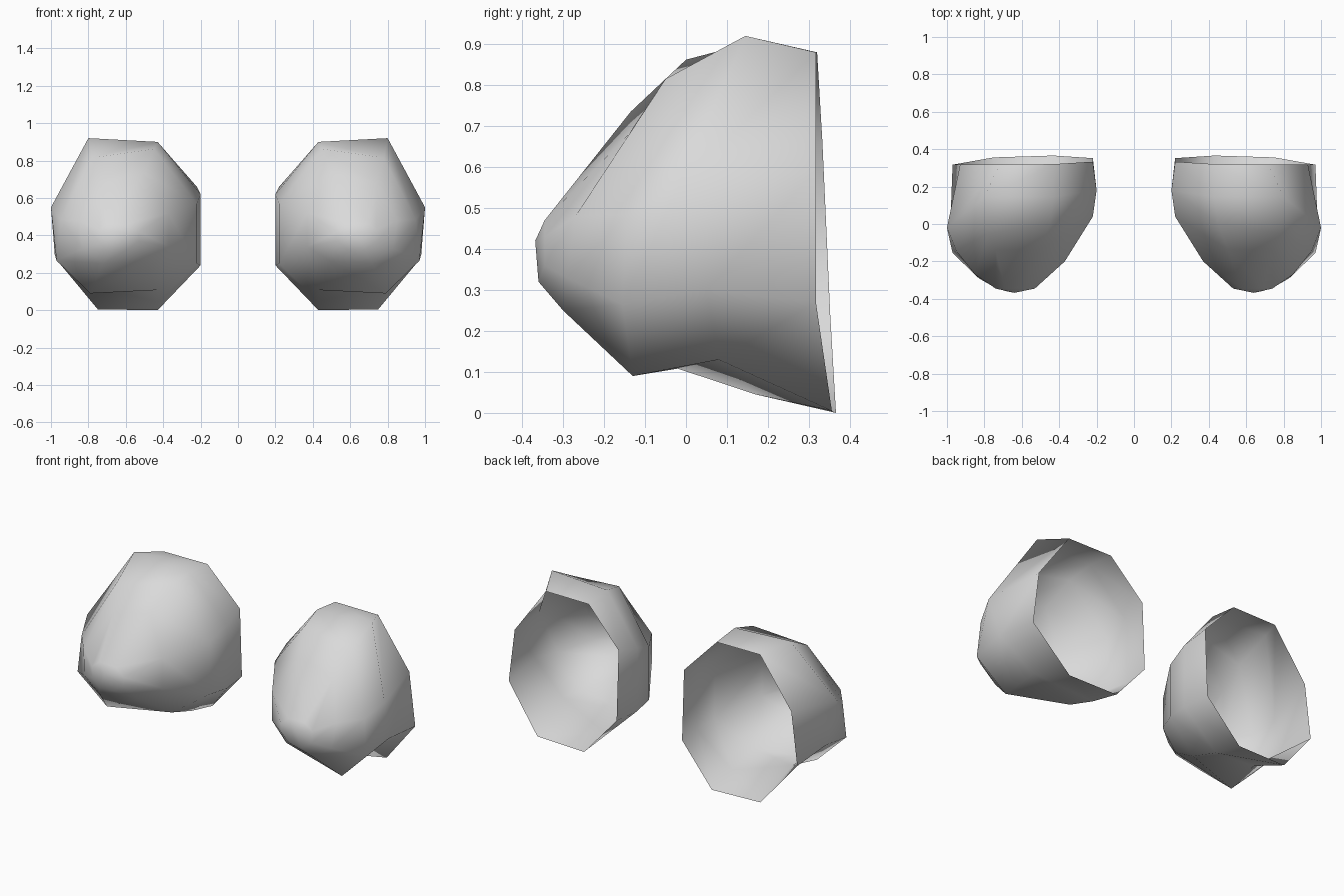
import bpy
import bmesh
from mathutils import Vector

# Remove the default object
default_cube = bpy.data.objects.get("Cube")
if default_cube:
    bpy.data.objects.remove(default_cube, do_unlink=True)


def make_material(name, colour):
    material = bpy.data.materials.new(name)
    material.use_nodes = True
    material.diffuse_color = colour
    shader = material.node_tree.nodes["Principled BSDF"]
    shader.inputs["Base Color"].default_value = colour
    return material


# Octagonal cross-sections from the open back rim to the nose. Each side is a
# pair of corners, going round inner, top, outer and bottom.
RIM = dict(
    inner=((.22, .352, .24), (.22, .333, .66)),
    top=((.43, .32, .88), (.72, .317, .88)),
    outer=((.93, .317, .59), (.97, .317, .27)),
    bottom=((.75, .356, .005), (.43, .366, 0)),
)
BODY = dict(
    inner=((.2, .18, .24), (.2, .18, .62)),
    top=((.43, .145, .9), (.8, .145, .92)),
    outer=((1, -.02, .55), (.98, .05, .3)),
    bottom=((.77, .08, .13), (.43, .17, .045)),
)
SHOULDER = dict(
    inner=((.22, .04, .25), (.22, .04, .57)),
    top=((.45, 0, .862), (.78, -.05, .815)),
    outer=((.95, -.145, .485), (.97, -.155, .265)),
    bottom=((.79, -.13, .09), (.43, -.02, .108)),
)
SNOUT = dict(
    inner=((.37, -.2, .34), (.37, -.2, .52)),
    top=((.5, -.135, .735), (.74, -.14, .68)),
    outer=((.85, -.27, .48), (.83, -.29, .33)),
    bottom=((.72, -.3, .25), (.5, -.25, .26)),
)
NOSE = dict(
    inner=((.53, -.345, .37), (.53, -.345, .42)),
    top=((.58, -.345, .465), (.69, -.345, .47)),
    outer=((.74, -.345, .43), (.735, -.345, .36)),
    bottom=((.68, -.36, .32), (.59, -.355, .325)),
)
SECTIONS = [RIM, BODY, SHOULDER, SNOUT, NOSE]
TIP = (.64, -.368, .42)


def make_shell(name, side, material):
    """Bridge the sections into a hollow cup that is open at the back."""
    bm = bmesh.new()

    def add_vertex(point):
        return bm.verts.new(Vector(point) * Vector((1, 1, 1)) if side > 0
                            else Vector((-point[0], point[1], point[2])))

    loops = [[add_vertex(corner) for pair in section.values() for corner in pair]
             for section in SECTIONS]
    for back, front in zip(loops, loops[1:]):
        for i in range(len(back)):
            bm.faces.new((back[i - 1], back[i], front[i], front[i - 1]))

    # Closed rounded nose
    tip = add_vertex(TIP)
    nose = loops[-1]
    for i in range(len(nose)):
        bm.faces.new((nose[i - 1], nose[i], tip))

    # Point all faces outward, judged by the foremost face
    bmesh.ops.recalc_face_normals(bm, faces=bm.faces[:])
    bm.normal_update()
    if tip.link_faces[0].normal.y > 0:
        bmesh.ops.reverse_faces(bm, faces=bm.faces[:])
    for face in bm.faces:
        face.smooth = True

    mesh = bpy.data.meshes.new(name)
    bm.to_mesh(mesh)
    bm.free()
    mesh.materials.append(material)
    shell = bpy.data.objects.new(name, mesh)
    bpy.context.collection.objects.link(shell)


# Matching pair of shells
grey = make_material("light_grey", (.7, .7, .7, 1))
make_shell("left_shell", 1, grey)
make_shell("right_shell", -1, grey)
